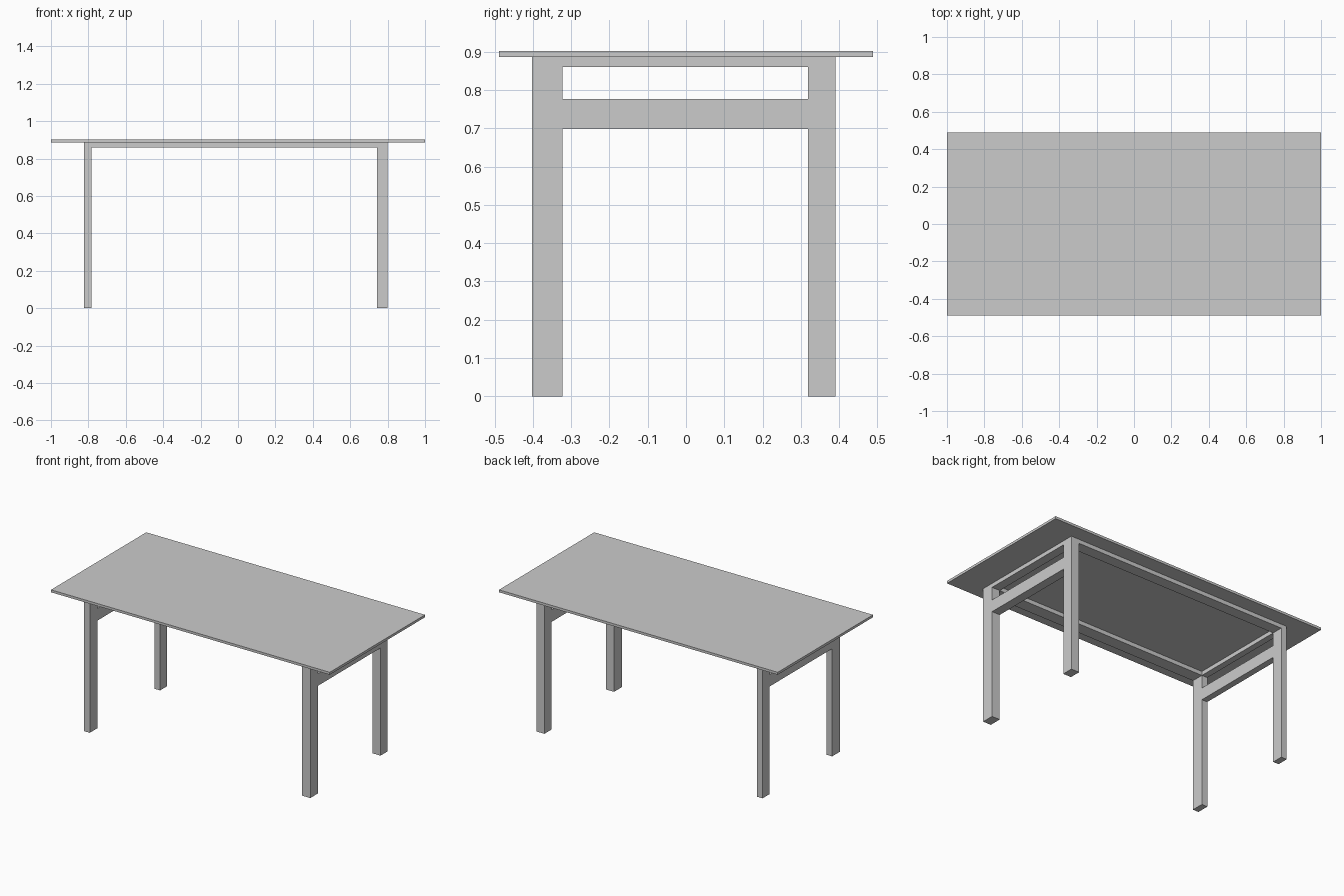
import bpy

if "Cube" in bpy.data.objects:
    bpy.data.objects.remove(bpy.data.objects["Cube"])


def box(name, x, y, z):
    """Box spanning the given (min, max) ranges."""
    bpy.ops.mesh.primitive_cube_add(
        size=1, location=[(r[0] + r[1]) / 2 for r in (x, y, z)])
    ob = bpy.context.object
    ob.name = name
    ob.scale = [r[1] - r[0] for r in (x, y, z)]
    bpy.ops.object.transform_apply(location=False, rotation=False, scale=True)
    return ob


# Leg footprints (left pair is slimmer than the right pair)
LEG_X = {"left": (-0.823, -0.782), "right": (0.742, 0.80)}
LEG_Y = {"front": (-0.402, -0.322), "back": (0.318, 0.391)}
TOP_Z = (0.886, 0.902)
APRON_Z = (0.86, TOP_Z[0])
BAR_Z = (0.698, 0.776)

# Table top
box("table_top", (-1, 1), (-0.488, 0.488), TOP_Z)

# Legs
for side, x in LEG_X.items():
    for end, y in LEG_Y.items():
        box(f"{end}_{side}_leg", x, y, (0, TOP_Z[0]))

# End aprons and cross bars between front and back legs
span_y = (LEG_Y["front"][1], LEG_Y["back"][0])
for side, x in LEG_X.items():
    box(f"{side}_apron", x, span_y, APRON_Z)
    box(f"{side}_cross_bar", x, span_y, BAR_Z)

# Long aprons between left and right legs
span_x = (LEG_X["left"][1], LEG_X["right"][0])
for end, y in LEG_Y.items():
    box(f"{end}_apron", span_x, y, APRON_Z)
